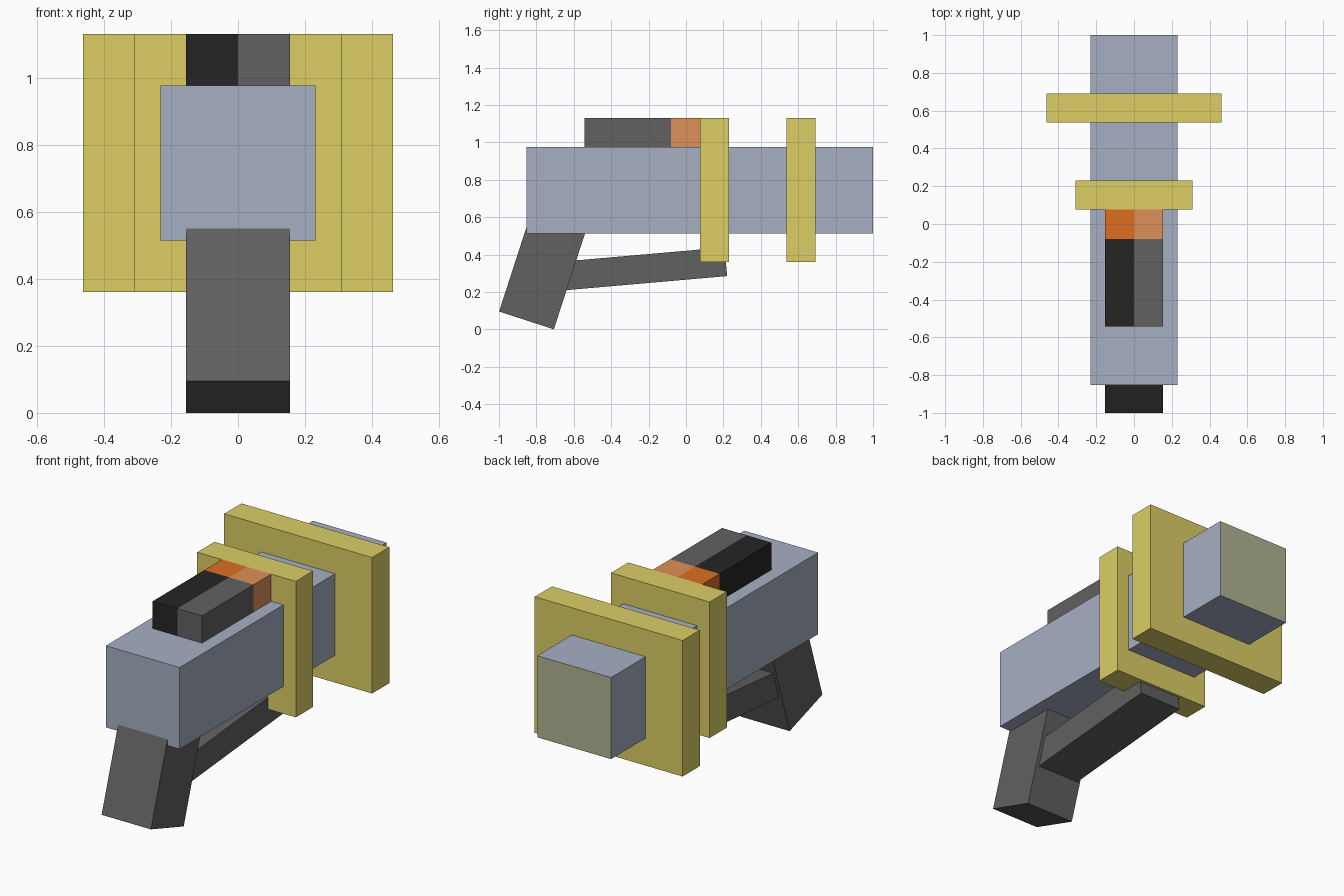
import bpy, bmesh, math
from mathutils import Matrix, Vector

if "Cube" in bpy.data.objects:
    bpy.data.objects.remove(bpy.data.objects["Cube"], do_unlink=True)


def linear(v):
    v /= 255
    return v / 12.92 if v <= 0.04045 else ((v + 0.055) / 1.055) ** 2.4


def material(name, r, g, b):
    colour = (linear(r), linear(g), linear(b), 1)
    m = bpy.data.materials.new(name)
    m.use_nodes = True
    m.diffuse_color = colour
    bsdf = m.node_tree.nodes["Principled BSDF"]
    bsdf.inputs["Base Color"].default_value = colour
    bsdf.inputs["Roughness"].default_value = 0.8
    return m


steel = material("blue grey", 166, 175, 194)
lens = material("olive grey", 178, 179, 146)
gold = material("gold", 220, 206, 101)
grey = material("dark grey", 97, 97, 97)
black = material("black", 37, 37, 37)
orange = material("orange", 220, 110, 33)
pale_orange = material("pale orange", 221, 145, 88)


def box(name, size, centre, mats, tilt=0, cuts=(), rule=None):
    """Box tilted about x; cuts are (point, normal) planes, rule picks a material per face."""
    bm = bmesh.new()
    bmesh.ops.create_cube(bm, size=1)
    bmesh.ops.scale(bm, vec=size, verts=bm.verts)
    bmesh.ops.rotate(bm, matrix=Matrix.Rotation(math.radians(tilt), 3, 'X'), verts=bm.verts)
    bmesh.ops.translate(bm, vec=centre, verts=bm.verts)
    for point, normal in cuts:
        bmesh.ops.bisect_plane(bm, geom=bm.verts[:] + bm.edges[:] + bm.faces[:],
                               plane_co=point, plane_no=normal)
    bm.normal_update()
    if rule:
        for f in bm.faces:
            f.material_index = rule(f)
    mesh = bpy.data.meshes.new(name)
    bm.to_mesh(mesh)
    bm.free()
    for m in mats:
        mesh.materials.append(m)
    ob = bpy.data.objects.new(name, mesh)
    bpy.context.collection.objects.link(ob)
    return ob


# Main body with a differently coloured rear end
box("body", (0.462, 1.852, 0.462), (0, 0.074, 0.745), [steel, lens],
    rule=lambda f: int(f.normal.y > 0.9))

# Upright plates around the body
for name, width, y in (("front_plate", 0.617, 0.153), ("rear_plate", 0.926, 0.615)):
    box(name, (width, 0.154, 0.77), (0, y, 0.745), [gold])


# Top block, quartered into dark and light halves, with an orange rear section
def block_rule(f):
    c = f.calc_center_median()
    return 2 * int(c.y > -0.08) + int(c.x > 0)


box("top_block", (0.309, 0.62, 0.154), (0, -0.233, 1.053),
    [black, grey, orange, pale_orange],
    cuts=[((0, 0, 0), (1, 0, 0)), ((0, -0.08, 0), (0, 1, 0))], rule=block_rule)

# Slanted grip, its top buried in the body
lean = math.radians(18)
along = Vector((0, math.sin(lean), math.cos(lean)))
grip_length = 0.616
box("grip", (0.309, 0.308, grip_length),
    Vector((0, -0.853, 0.048)) + along * grip_length / 2, [grey], tilt=-18)

# Strut running from the grip to the front plate
strut_length = 0.95
a = math.radians(5)
strut_end = Vector((0, 0.22, 0.285))
strut_centre = (strut_end - Vector((0, math.cos(a), math.sin(a))) * strut_length / 2
                + Vector((0, -math.sin(a), math.cos(a))) * 0.077)
box("strut", (0.27, strut_length, 0.154), strut_centre, [grey], tilt=5)
